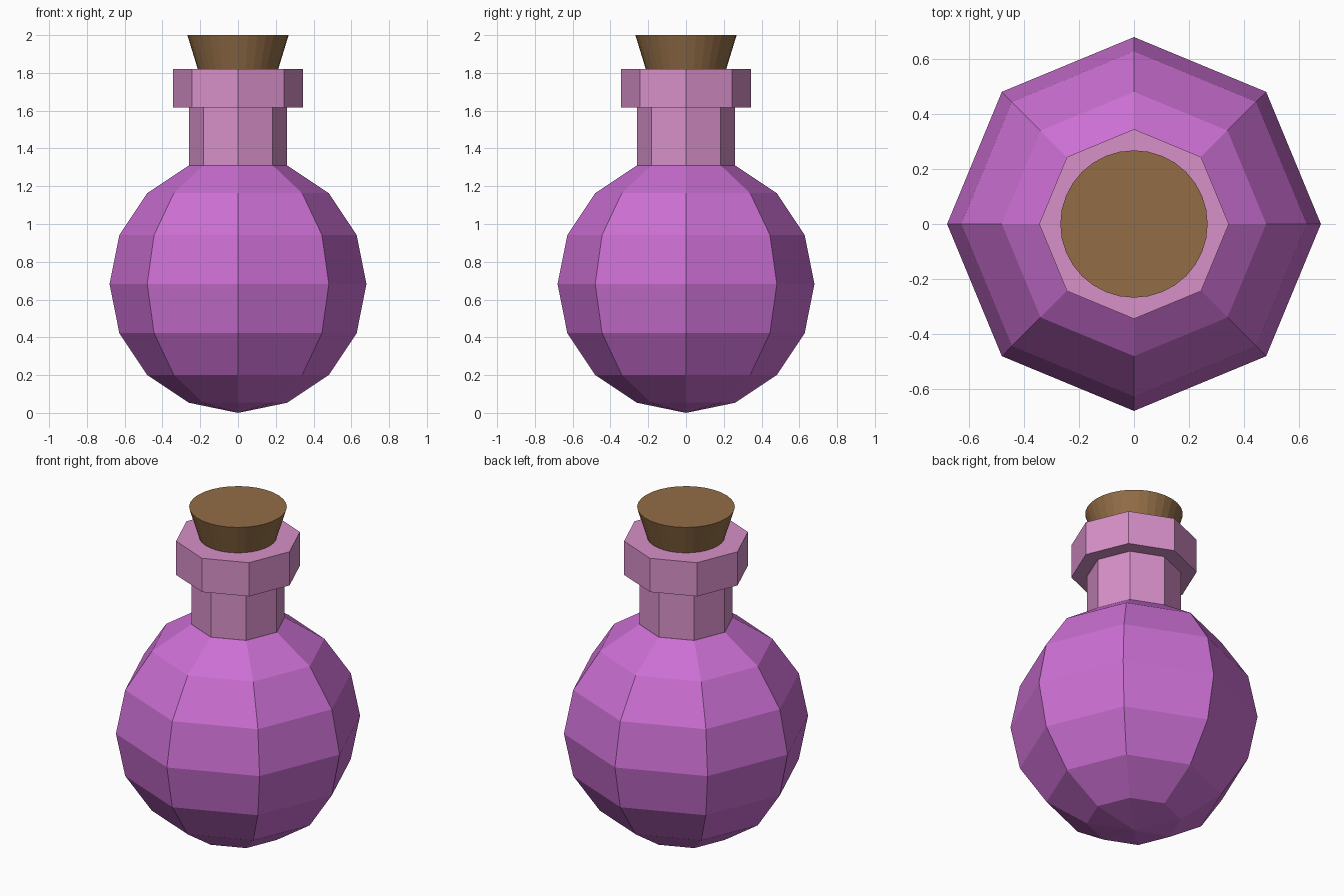
import bpy, bmesh
from math import sin, cos, pi

if "Cube" in bpy.data.objects:
    bpy.data.objects.remove(bpy.data.objects["Cube"])


def material(name, rgb):
    m = bpy.data.materials.new(name)
    m.diffuse_color = (*rgb, 1)
    m.use_nodes = True
    m.node_tree.nodes["Principled BSDF"].inputs["Base Color"].default_value = m.diffuse_color
    return m


def lathe(name, profile, sides, mat):
    """Revolve (radius, z) points around z; radius 0 makes a pole."""
    bm = bmesh.new()
    rings = []
    for r, z in profile:
        n = sides if r > 1e-5 else 1
        rings.append([bm.verts.new((r * cos(2 * pi * i / sides),
                                    r * sin(2 * pi * i / sides), z)) for i in range(n)])
    for a, b in zip(rings, rings[1:]):
        for i in range(sides):
            j = (i + 1) % sides
            if len(a) == 1:
                bm.faces.new((a[0], b[j], b[i]))
            elif len(b) == 1:
                bm.faces.new((a[i], a[j], b[0]))
            else:
                bm.faces.new((a[i], a[j], b[j], b[i]))
    # Flat lid on the last ring
    if len(rings[-1]) > 1:
        bm.faces.new(rings[-1])
    # Flat base on the first ring
    if len(rings[0]) > 1:
        bm.faces.new(rings[0][::-1])
    bmesh.ops.recalc_face_normals(bm, faces=bm.faces)
    me = bpy.data.meshes.new(name)
    bm.to_mesh(me)
    bm.free()
    me.materials.append(mat)
    ob = bpy.data.objects.new(name, me)
    bpy.context.collection.objects.link(ob)
    return ob


purple = material("purple_liquid", (0.60, 0.16, 0.65))
pink = material("pink_glass", (0.68, 0.28, 0.58))
brown = material("cork", (0.29, 0.155, 0.062))

# Round body: eight-sided sphere, cut off where the neck begins
R = 0.68
body = [(R * sin(k * pi / 8), R + 0.002 - R * cos(k * pi / 8)) for k in range(8)]
body[0] = (0, 0)
lathe("bottle_body", body, 8, purple)

# Neck and wider lip
lathe("bottle_neck", [(0.259, 1.31), (0.259, 1.616), (0.345, 1.616), (0.345, 1.82)], 8, pink)

# Tapered cork stopper
lathe("cork_stopper", [(0.213, 1.82), (0.268, 2.0)], 32, brown)
